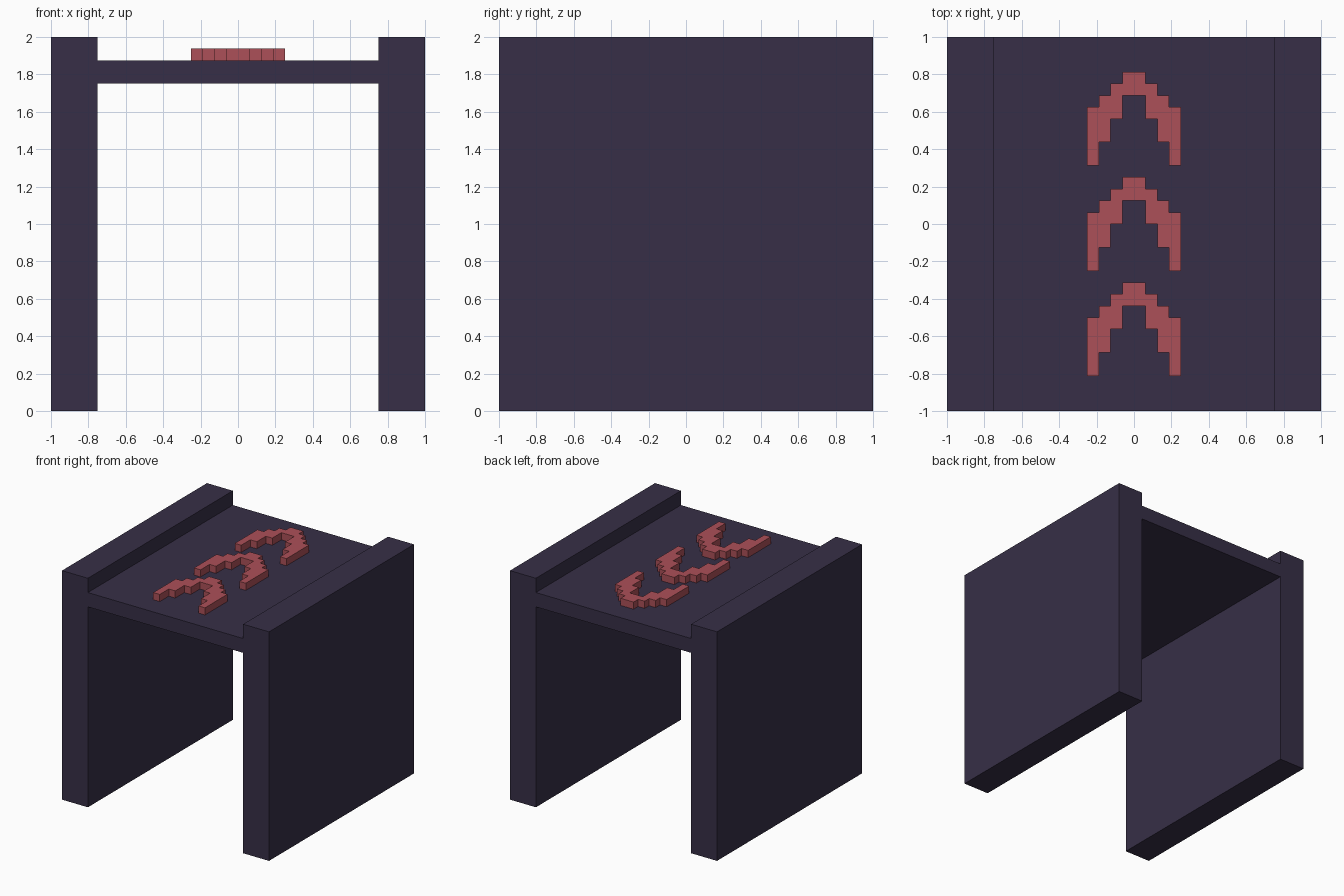
import bpy
import bmesh

if "Cube" in bpy.data.objects:
    bpy.data.objects.remove(bpy.data.objects["Cube"])

U = 0.0625  # grid step of the model


def material(name, rgb):
    # 8-bit display colour to linear diffuse colour
    lin = [((c / 255 + 0.055) / 1.055) ** 2.4 for c in rgb]
    mat = bpy.data.materials.new(name)
    mat.diffuse_color = (*lin, 1)
    mat.use_nodes = True
    mat.node_tree.nodes["Principled BSDF"].inputs["Base Color"].default_value = mat.diffuse_color
    return mat


dark = material("dark_purple", (55, 47, 71))
red = material("muted_red", (172, 80, 88))


def prism(name, outline, z0, z1, mat):
    """Extrude a flat outline from z0 up to z1."""
    bm = bmesh.new()
    face = bm.faces.new([bm.verts.new((x, y, z0)) for x, y in outline])
    top = bmesh.ops.extrude_face_region(bm, geom=[face])["geom"]
    verts = [g for g in top if isinstance(g, bmesh.types.BMVert)]
    bmesh.ops.translate(bm, verts=verts, vec=(0, 0, z1 - z0))
    bmesh.ops.recalc_face_normals(bm, faces=bm.faces)
    mesh = bpy.data.meshes.new(name)
    bm.to_mesh(mesh)
    bm.free()
    mesh.materials.append(mat)
    obj = bpy.data.objects.new(name, mesh)
    bpy.context.collection.objects.link(obj)
    return obj


def rect(x0, x1):
    return [(x0, -1), (x1, -1), (x1, 1), (x0, 1)]


# Side walls and the deck between them
prism("left_wall", rect(-1, -0.75), 0, 2, dark)
prism("right_wall", rect(0.75, 1), 0, 2, dark)
prism("deck", rect(-0.75, 0.75), 1.75, 1.875, dark)

# Stepped chevron: outer stairs down, inner stairs back up, then mirrored
half = []
for k in range(4):
    half += [(k, -k), (k + 1, -k)]
for k in reversed(range(4)):
    half += [(k + 1, -2 * k - 2), (k, -2 * k - 2)]
outline = half + [(-x, y) for x, y in reversed(half[1:-1])]

# Three raised chevrons pointing to the back
for i in range(3):
    tip = 13 - 9 * i
    points = [(x * U, (y + tip) * U) for x, y in outline]
    prism(f"chevron_{i + 1}", points, 1.875, 1.9375, red)
